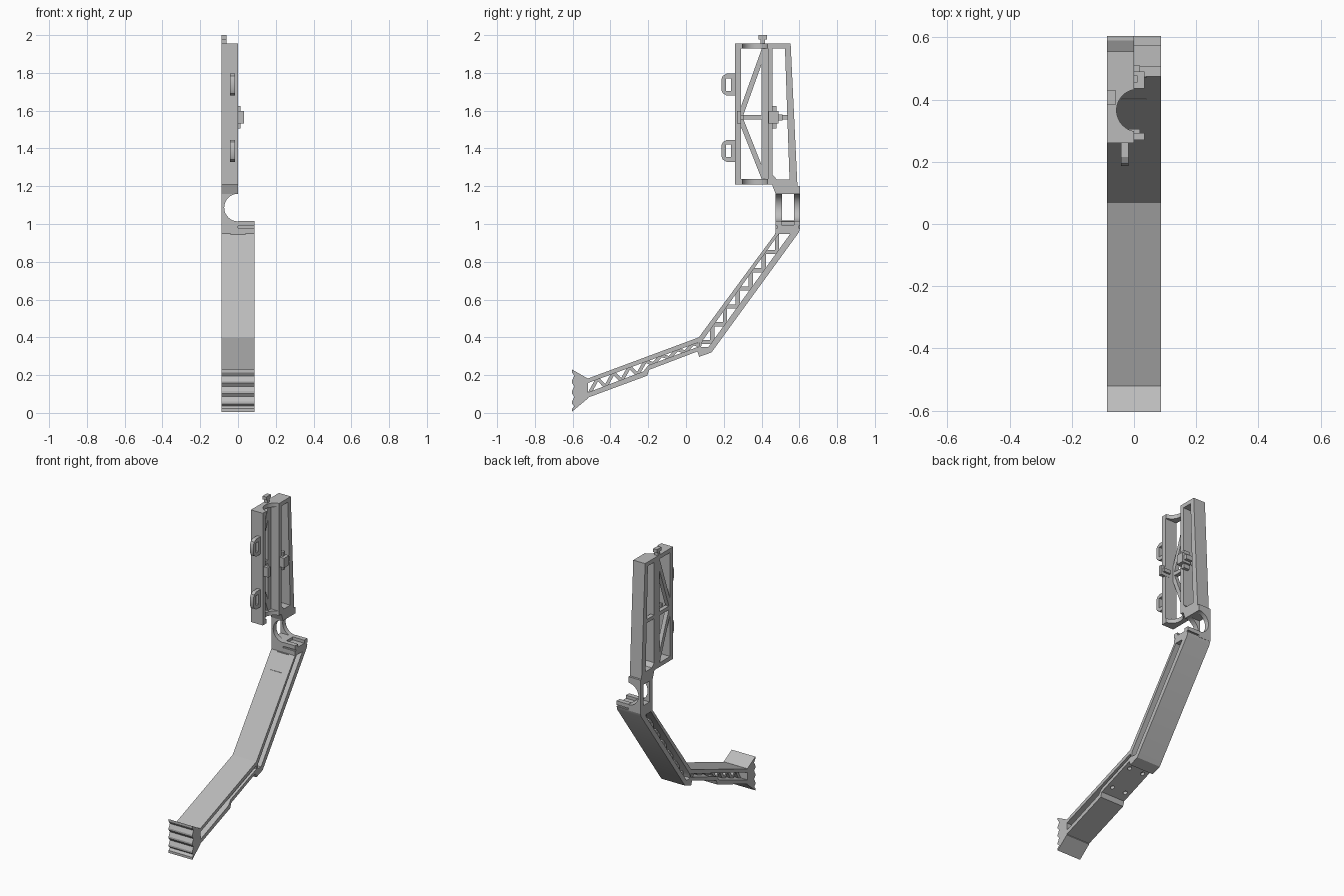
import bpy, bmesh, math
from mathutils import Vector

cube = bpy.data.objects.get("Cube")
if cube:
    bpy.data.objects.remove(cube, do_unlink=True)

grey = bpy.data.materials.new("mid grey plastic")
grey.use_nodes = True
COLOUR = (0.5, 0.5, 0.5, 1)
grey.diffuse_color = COLOUR
grey.node_tree.nodes["Principled BSDF"].inputs["Base Color"].default_value = COLOUR

W = 0.087          # half width of the arm
SKIN = -0.06       # inner face of the thin bracing layer


def finish(name, bm):
    bmesh.ops.recalc_face_normals(bm, faces=bm.faces)
    mesh = bpy.data.meshes.new(name)
    bm.to_mesh(mesh)
    bm.free()
    mesh.materials.append(grey)
    obj = bpy.data.objects.new(name, mesh)
    bpy.context.collection.objects.link(obj)
    return obj


def plate(name, x0, x1, profile):
    """Side profile of (y, z) points extruded across x."""
    bm = bmesh.new()
    face = bm.faces.new([bm.verts.new((x0, y, z)) for y, z in profile])
    ext = bmesh.ops.extrude_face_region(bm, geom=[face])
    verts = [v for v in ext["geom"] if isinstance(v, bmesh.types.BMVert)]
    bmesh.ops.translate(bm, verts=verts, vec=(x1 - x0, 0, 0))
    return finish(name, bm)


def box(name, x0, x1, y0, y1, z0, z1):
    return plate(name, x0, x1, [(y0, z0), (y1, z0), (y1, z1), (y0, z1)])


def strut(name, x0, x1, a, b, width):
    """Flat bar between two (y, z) points."""
    a, b = Vector(a), Vector(b)
    d = (b - a).normalized() * width / 2
    n = Vector((-d.y, d.x))
    return plate(name, x0, x1, [a + n, b + n, b - n, a - n])


def rod(name, centre, radius, depth, axis):
    bm = bmesh.new()
    bmesh.ops.create_cone(bm, cap_ends=True, segments=48, radius1=radius, radius2=radius, depth=depth)
    obj = finish(name, bm)
    turn = Vector((0, 0, 1)).rotation_difference(Vector(axis)).to_matrix().to_4x4()
    obj.data.transform(turn)
    obj.data.transform(turn.Translation(centre))
    return obj


def cut(obj, cutters):
    """Subtract the cutters, bake the result and delete them."""
    for c in cutters:
        mod = obj.modifiers.new("cut", "BOOLEAN")
        mod.operation, mod.solver, mod.object = "DIFFERENCE", "EXACT", c
    graph = bpy.context.evaluated_depsgraph_get()
    mesh = bpy.data.meshes.new_from_object(obj.evaluated_get(graph))
    obj.modifiers.clear()
    obj.data = mesh
    for c in cutters:
        bpy.data.objects.remove(c, do_unlink=True)
    bpy.ops.object.select_all(action="DESELECT")
    obj.select_set(True)
    bpy.context.view_layer.objects.active = obj
    bpy.ops.object.shade_smooth_by_angle(angle=math.radians(25))


def lerp(a, b, t):
    return Vector(a).lerp(Vector(b), t)


# Bent arm shell, open on both sides
arm = plate("arm_shell", -W, W, [
    (-0.53, 0.178), (0.068, 0.4), (0.474, 0.95), (0.474, 0.98), (0.604, 0.98),
    (0.597, 0.955), (0.135, 0.32), (0.07, 0.297), (0.06, 0.325), (-0.195, 0.228),
    (-0.205, 0.197), (-0.53, 0.077)])
upper_gap = plate("upper_gap", -1, 1, [
    (0.088, 0.383), (0.492, 0.948), (0.552, 0.948), (0.118, 0.348), (0.08, 0.35)])
lower_gap = plate("lower_gap", -1, 1, [
    (-0.52, 0.158), (0.07, 0.374), (0.07, 0.352), (-0.2, 0.252), (-0.225, 0.22), (-0.52, 0.108)])
slope = Vector((0, -0.36, 0.93))
holes = [rod("screw_hole", (x, y, 0.3 + 0.375 * y), 0.013, 0.07, slope)
         for x in (-0.05, 0.05) for y in (-0.14, 0.02)]
cut(arm, [upper_gap, lower_gap] + holes)

# Zigzag bracing inside the upper arm: alternating level and upright bars
front, back = ((0.08, 0.38), (0.49, 0.955)), ((0.115, 0.335), (0.56, 0.955))
z = 0.375
while z < 0.93:
    yf = lerp(*front, (z - 0.38) / 0.575).x
    yb = lerp(*back, (z - 0.335) / 0.62).x
    top = min(z + (yb - yf) * 1.4, 0.955)
    strut("upper_arm_level_bar", -0.04, 0.04, (yf, z), (yb, z), 0.022)
    strut("upper_arm_upright_bar", -0.04, 0.04, (yb - 0.005, z), (yb - 0.005, top), 0.022)
    z = top

# Zigzag bracing inside the lower arm
TEETH = 14
nodes = []
for i in range(TEETH + 1):
    y = -0.51 + 0.59 * i / TEETH
    roof = 0.163 + 0.366 * (y + 0.52)
    floor = 0.102 + 0.38 * (y + 0.52) if y < -0.21 else 0.323 + 0.37 * y
    nodes.append((y, roof if i % 2 else floor))
for a, b in zip(nodes, nodes[1:]):
    strut("lower_arm_brace", -0.04, 0.04, a, b, 0.018)

# Flared foot with a ridged front
ridges = []
for top in (0.17, 0.115, 0.06):
    ridges += [(-0.591, top + 0.026), (-0.604, top), (-0.604, top - 0.012)]
plate("ridged_foot", -W, W, [(-0.52, 0.182), (-0.604, 0.23), (-0.604, 0.215)] + ridges +
      [(-0.591, 0.036), (-0.604, 0.022), (-0.604, 0.006), (-0.52, 0.076)])

# Elbow block: two C-shaped cheeks around a round seat
elbow = box("elbow_cheeks", -W, 0, 0.474, 0.604, 0.975, 1.19)
cut(elbow, [rod("seat_cutter", (0, 0.54, 1.087), 0.073, 0.5, (0, 1, 0)),
            box("slot_cutter", -1, 1, 0.507, 0.573, 1.018, 1.158)])
box("elbow_shelf", 0, W, 0.485, 0.595, 0.975, 0.996)
for y in (0.474, 0.572):
    box("elbow_lip", 0, W, y, y + 0.032, 0.99, 1.016)

# Upper frame: two open bays with half-round notches in the end plates
frame = plate("upper_frame", -W, 0, [
    (0.26, 1.21), (0.26, 1.955), (0.554, 1.955), (0.59, 1.2), (0.604, 1.2),
    (0.604, 1.16), (0.474, 1.16), (0.455, 1.21)])
cut(frame, [
    box("front_bay", -1, 1, 0.291, 0.433, 1.238, 1.928),
    plate("rear_bay", -1, 1, [(0.458, 1.928), (0.524, 1.928), (0.548, 1.235),
                              (0.482, 1.235), (0.458, 1.26)]),
    rod("notch_cutter", (0.012, 0.365, 1.6), 0.068, 2, (0, 0, 1))])

# Thin bracing across the frame
MID = 1.565
box("brace_post", -W, SKIN, 0.4, 0.436, 1.22, 1.94)
for end in (1.935, 1.232):
    strut("diagonal_brace", -W, SKIN, (0.285, MID), (0.418, end), 0.027)
box("cross_brace", -W, SKIN, 0.28, 0.545, MID - 0.012, MID + 0.012)
plate("brace_node", -W, SKIN, [(0.28, MID - 0.045), (0.315, MID), (0.28, MID + 0.045)])

# Stepped clips standing off the frame
box("rear_clip", -0.03, 0.033, 0.436, 0.49, MID - 0.032, MID + 0.032)
box("rear_clip_tab", -0.03, 0.012, 0.455, 0.478, MID - 0.06, MID + 0.06)
box("rear_clip_nose", -0.03, 0.02, 0.485, 0.51, MID - 0.016, MID + 0.016)
box("front_clip", -0.03, 0.033, 0.27, 0.292, MID - 0.032, MID + 0.032)
box("front_clip_nose", -0.03, 0.02, 0.285, 0.305, MID - 0.012, MID + 0.012)

# Loop handles on the front face
for zc in (1.738, 1.387):
    h = 0.058
    handle = plate("loop_handle", -0.042, -0.017, [
        (0.265, zc - h), (0.215, zc - h), (0.195, zc - h + 0.012), (0.187, zc - h + 0.03),
        (0.187, zc + h - 0.03), (0.195, zc + h - 0.012), (0.215, zc + h), (0.265, zc + h)])
    cut(handle, [box("grip_cutter", -1, 1, 0.213, 0.238, zc - 0.033, zc + 0.033)])

# Small peg on top
box("peg_stem", -W, SKIN, 0.395, 0.418, 1.94, 1.985)
box("peg_head", -W, SKIN, 0.383, 0.43, 1.978, 2.0)
